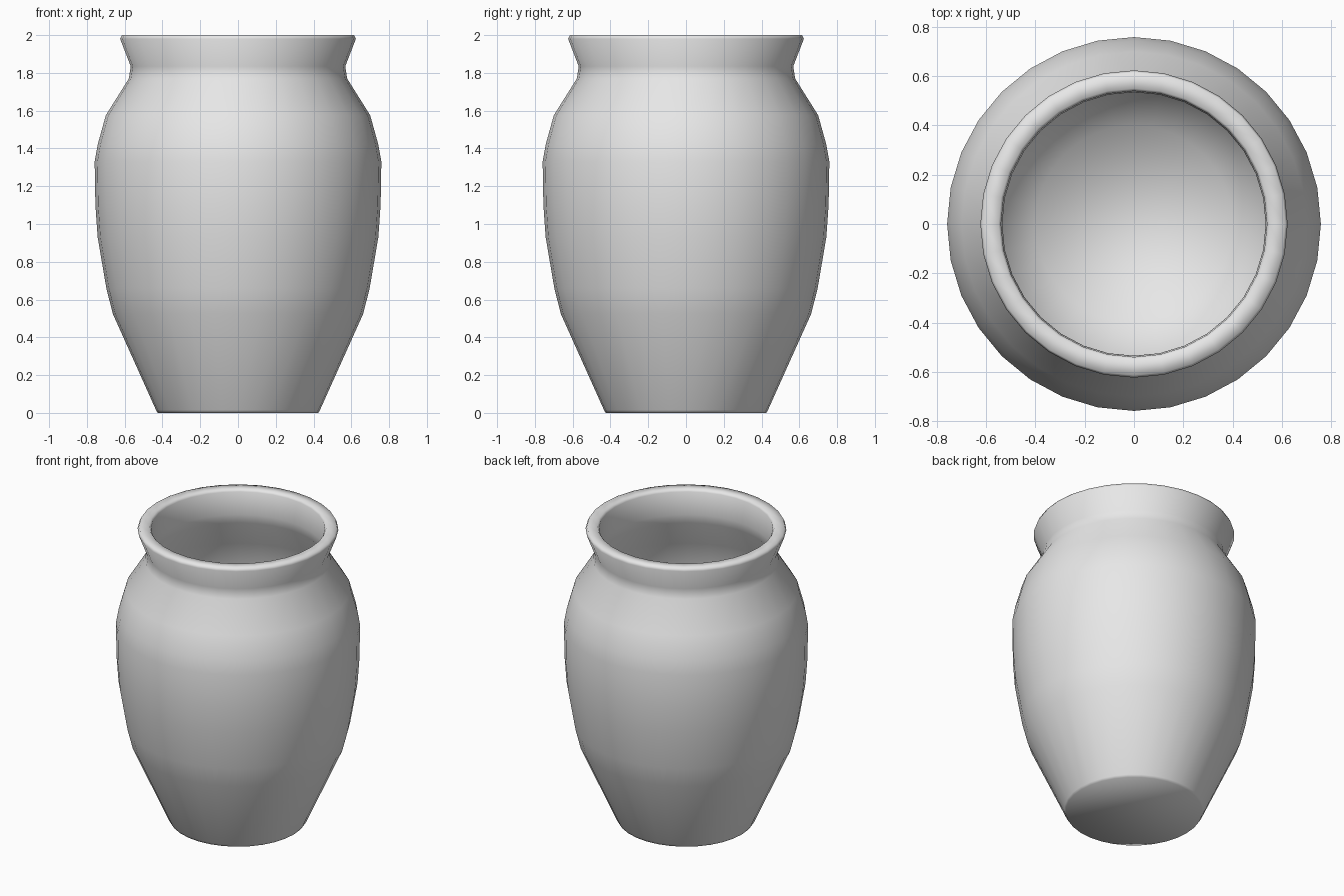
import bpy
import bmesh
from math import cos, sin, tau

SIDES = 32

default_cube = bpy.data.objects.get("Cube")
if default_cube:
    bpy.data.objects.remove(default_cube, do_unlink=True)

# Plain grey clay
clay = bpy.data.materials.new("grey_clay")
clay.use_nodes = True
colour = (0.8, 0.8, 0.8, 1)
clay.diffuse_color = colour
clay.node_tree.nodes["Principled BSDF"].inputs["Base Color"].default_value = colour

# Radius and height, from the foot up the outside
outside = [
    (0.425, 0), (0.434, 0.015), (0.663, 0.525), (0.697, 0.66),
    (0.743, 0.93), (0.755, 1.1), (0.759, 1.33), (0.743, 1.42),
    (0.70, 1.575), (0.578, 1.77), (0.568, 1.835),
]
# Thick, nearly flat lip with softened edges
lip = [(0.624, 1.98), (0.615, 2.0), (0.55, 2.0), (0.54, 1.985)]
# Down the inside to the floor
inside = [
    (0.535, 1.83), (0.545, 1.77), (0.66, 1.575), (0.70, 1.42),
    (0.716, 1.33), (0.712, 1.1), (0.70, 0.93), (0.655, 0.66),
    (0.62, 0.525), (0.40, 0.04),
]


def lathe(name, profile, material):
    """Turn a profile about z and close both ends with flat discs."""
    bm = bmesh.new()
    rings = []
    for radius, height in profile:
        rings.append([
            bm.verts.new((radius * cos(tau * i / SIDES),
                          radius * sin(tau * i / SIDES), height))
            for i in range(SIDES)
        ])
    for low, high in zip(rings, rings[1:]):
        for i in range(SIDES):
            j = (i + 1) % SIDES
            bm.faces.new((low[i], low[j], high[j], high[i]))
    bm.faces.new(list(reversed(rings[0])))
    bm.faces.new(rings[-1])
    for face in bm.faces:
        face.smooth = True
    mesh = bpy.data.meshes.new(name)
    bm.to_mesh(mesh)
    bm.free()
    mesh.materials.append(material)
    obj = bpy.data.objects.new(name, mesh)
    bpy.context.collection.objects.link(obj)
    return obj


# Hollow jar
lathe("jar", outside + lip + inside, clay)
